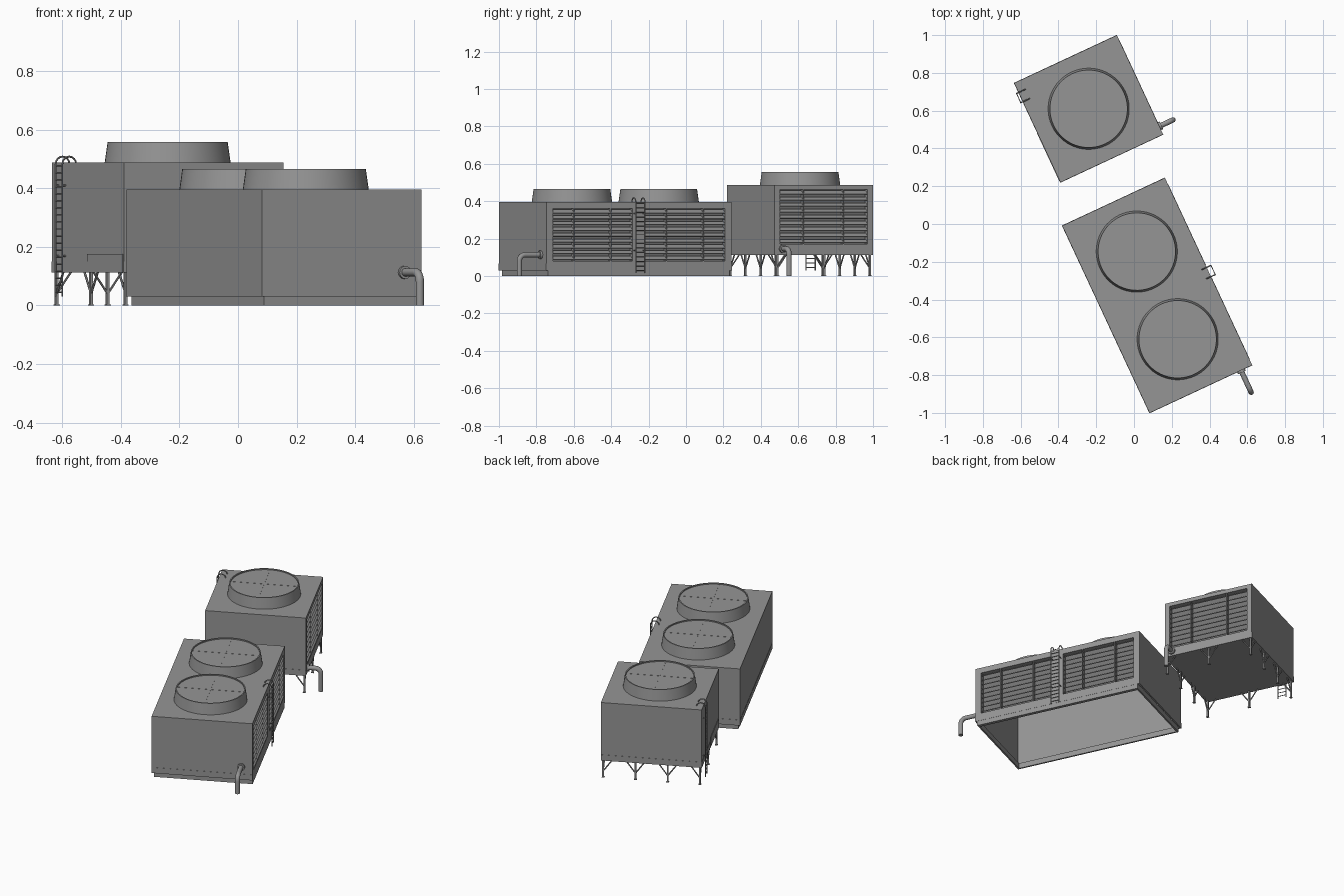
import bpy, bmesh, math
from mathutils import Matrix, Vector

if "Cube" in bpy.data.objects:
    bpy.data.objects.remove(bpy.data.objects["Cube"])

ANG = math.radians(25)


def paint(name, v):
    m = bpy.data.materials.new(name)
    m.diffuse_color = (v, v, v, 1)
    m.use_nodes = True
    m.node_tree.nodes["Principled BSDF"].inputs["Base Color"].default_value = m.diffuse_color
    return m


STEEL = paint("dark_steel", 0.3)
SHADE = paint("shaded_steel", 0.17)


def frame(x, y):
    return Matrix.Translation((x, y, 0)) @ Matrix.Rotation(ANG, 4, 'Z')


def finish(bm, name, M, smooth=False, mat=STEEL):
    bmesh.ops.recalc_face_normals(bm, faces=bm.faces)
    me = bpy.data.meshes.new(name)
    bm.to_mesh(me)
    bm.free()
    me.materials.append(mat)
    ob = bpy.data.objects.new(name, me)
    bpy.context.collection.objects.link(ob)
    ob.matrix_world = M
    if smooth:
        bpy.ops.object.select_all(action='DESELECT')
        ob.select_set(True)
        bpy.context.view_layer.objects.active = ob
        bpy.ops.object.shade_smooth_by_angle(angle=math.radians(35))
    return ob


def add_box(bm, x0, x1, y0, y1, z0, z1, tilt=0):
    m = (Matrix.Translation(((x0 + x1) / 2, (y0 + y1) / 2, (z0 + z1) / 2))
         @ Matrix.Rotation(tilt, 4, 'Y')
         @ Matrix.Diagonal((x1 - x0, y1 - y0, z1 - z0, 1)))
    bmesh.ops.create_cube(bm, size=1, matrix=m)


def boxes(name, M, items, mat=STEEL):
    bm = bmesh.new()
    for b in items:
        add_box(bm, *b)
    return finish(bm, name, M, mat=mat)


def add_rod(bm, a, b, r, sides=8):
    a, b = Vector(a), Vector(b)
    d = b - a
    m = Matrix.Translation((a + b) / 2) @ d.to_track_quat('Z', 'Y').to_matrix().to_4x4()
    bmesh.ops.create_cone(bm, cap_ends=True, segments=sides, radius1=r, radius2=r,
                          depth=d.length, matrix=m)


def add_path(bm, pts, r, sides=8):
    # swept tube: one ring per point, perpendicular to the local tangent
    pts = [Vector(p) for p in pts]
    side = (pts[-1] - pts[0]).cross(pts[len(pts) // 2] - pts[0]).normalized()
    rings = []
    for i, p in enumerate(pts):
        t = (pts[min(i + 1, len(pts) - 1)] - pts[max(i - 1, 0)]).normalized()
        n = side.cross(t)
        rings.append([bm.verts.new(p + r * (math.cos(k * math.tau / sides) * side
                                            + math.sin(k * math.tau / sides) * n))
                      for k in range(sides)])
    for r0, r1 in zip(rings, rings[1:]):
        for k in range(sides):
            bm.faces.new((r0[k], r0[k - 1], r1[k - 1], r1[k]))
    bm.faces.new(rings[0])
    bm.faces.new(rings[-1])


def arc(cx, cz, r, a0, a1, n=8):
    return [(cx + r * math.cos(math.radians(a0 + (a1 - a0) * i / n)),
             cz + r * math.sin(math.radians(a0 + (a1 - a0) * i / n))) for i in range(n + 1)]


def casing(name, M, hx, hy, z0, z1, panels, pz, band, floor):
    t, d = 0.008, 0.035
    p0, p1 = pz
    items = [(-hx, hx, -hy, hy, z1 - t, z1),
             (-hx, -hx + t, -hy, hy, z0, z1 - t),
             (-hx + t, hx, -hy, -hy + t, z0, z1 - t),
             (-hx + t, hx, hy - t, hy, z0, z1 - t),
             (hx - d, hx, -hy + t, hy - t, z0, p0),
             (hx - d, hx, -hy + t, hy - t, p1, z1 - t)]
    # posts between and beside the louvre openings
    edges = [-hy + t] + [v for p in panels for v in p] + [hy - t]
    for a, b in zip(edges[::2], edges[1::2]):
        items.append((hx - d, hx, a, b, p0, p1))
    # shallow lap along the foot of the plain walls
    e = 0.0015
    items += [(-hx - e, -hx, -hy - e, hy + e, z0, band),
              (-hx, hx, -hy - e, -hy, z0, band),
              (-hx, hx, hy, hy + e, z0, band)]
    if floor:
        items.append((-hx + t, hx - d, -hy + t, hy - t, z0, z0 + t))
    boxes(name + "_casing", M, items)
    boxes(name + "_louvre_backing", M,
          [(hx - d - t, hx - d, -hy + t, hy - t, p0 - 0.02, p1 + 0.01)], SHADE)
    # slanted louvre blades and mullions
    items, n = [], 9
    step = (p1 - p0) / n
    for a, b in panels:
        for i in range(n):
            z = p0 + (i + 0.5) * step
            items.append((hx - 0.027, hx + 0.003, a, b, z - 0.002, z + 0.002, math.radians(35)))
        for f in (0.27, 0.73):
            y = a + (b - a) * f
            items.append((hx - 0.028, hx - 0.004, y - 0.003, y + 0.003, p0, p1))
    boxes(name + "_louvres", M, items)


def fan(name, M, y, z):
    prof = [(0.215, 0), (0.205, 0.07), (0.198, 0.07), (0.198, 0.063)]
    bm = bmesh.new()
    n = 64
    rings = [[bm.verts.new((r * math.cos(k * math.tau / n), y + r * math.sin(k * math.tau / n), z + h))
              for k in range(n)] for r, h in prof]
    for a, b in zip(rings, rings[1:]):
        for k in range(n):
            bm.faces.new((a[k - 1], a[k], b[k], b[k - 1]))
    bm.faces.new(rings[-1])
    finish(bm, name + "_stack", M, True)
    # cross bars of the guard
    boxes(name + "_guard_bars", M,
          [(-0.198, 0.198, y - 0.001, y + 0.001, z + 0.062, z + 0.064),
           (-0.001, 0.001, y - 0.198, y + 0.198, z + 0.062, z + 0.064)])


def ladder(name, M, s, hx, off, y, z0, z1, rungs):
    # s is the side of the casing, rails hook over the roof
    bm = bmesh.new()
    xr, w, r = hx + off, 0.027, 0.026
    for yy in (y - w, y + w):
        pts = [(xr, z0), (xr, z1 - 0.01)] + arc(xr - r, z1, r, 0, 180) + [(xr - 2 * r, z1 - 0.005)]
        add_path(bm, [(s * px, yy, pz) for px, pz in pts], 0.0033)
        for f in (0.35, 0.85):
            z = z1 * f
            add_rod(bm, (s * xr, yy, z), (s * (hx - 0.004), yy, z), 0.003)
    for i in range(rungs):
        z = z0 + 0.015 + (z1 - z0 - 0.02) * i / (rungs - 1)
        add_rod(bm, (s * xr, y - w, z), (s * xr, y + w, z), 0.0025, 6)
    finish(bm, name, M, True)


def pipe(name, M, start, direction, reach):
    # flange, horizontal run, elbow and drop to the ground
    bm = bmesh.new()
    p, d = Vector(start), Vector(direction)
    r = 0.032
    prof = [(-0.01, 0), (reach - r, 0)] + arc(reach - r, -r, r, 90, 0)[1:] + [(reach, -p.z)]
    add_path(bm, [p + d * a + Vector((0, 0, h)) for a, h in prof], 0.014, 16)
    add_rod(bm, p - d * 0.004, p + d * 0.012, 0.022, 16)
    finish(bm, name, M, True)


# long twin-fan unit
B = frame(0.123, -0.378)
hx, hy, top = 0.30, 0.547, 0.396
casing("twin_unit", B, hx, hy, 0.03, top, [(-0.508, -0.038), (0.038, 0.508)],
       (0.08, 0.36), 0.066, False)
i = 0.012
boxes("twin_unit_base", B, [
    (-hx + i, -hx + 0.022, -hy + i, hy - i, 0, 0.035),
    (hx - 0.022, hx - 0.001, -hy + i, hy - i, 0, 0.035),
    (-hx + 0.022, hx - 0.022, -hy + i, -hy + 0.022, 0, 0.035),
    (-hx + 0.022, hx - 0.022, hy - 0.022, hy - i, 0, 0.035)])
for k, y in enumerate((0.256, -0.256)):
    fan("twin_unit_fan_%d" % (k + 1), B, y, top)
ladder("twin_unit_ladder", B, 1, hx, 0.025, -0.003, 0.015, 0.392, 16)
pipe("twin_unit_pipe", B, (0.234, -hy, 0.113), (0, -1, 0), 0.128)

# raised single-fan unit
A = frame(-0.24, 0.61)
hx, hy, top, low = 0.30, 0.29, 0.487, 0.113
casing("single_unit", A, hx, hy, low, top, [(-0.258, 0.258)], (0.17, 0.462), 0.15, True)
fan("single_unit_fan", A, 0, top)
boxes("single_unit_access_panel", A, [(-hx - 0.003, -hx + 0.002, -0.285, 0, low, 0.175)])
ladder("single_unit_ladder", A, -1, hx, 0.012, 0.208, 0.03, 0.482, 19)
pipe("single_unit_pipe", A, (hx, -0.242, 0.145), (1, 0, 0), 0.08)

# legs with diagonal braces around the raised unit
bm = bmesh.new()
ex, ey = hx - 0.012, hy - 0.012
xs = [-ex + 2 * ex * k / 3 for k in range(4)]
ys = [-ey, 0, ey]
spots = {(x, y) for x in xs for y in (-ey, ey)} | {(x, y) for x in (-ex, ex) for y in ys}
for x, y in sorted(spots):
    add_box(bm, x - 0.005, x + 0.005, y - 0.005, y + 0.005, 0, low + 0.004)
    add_box(bm, x - 0.008, x + 0.008, y - 0.008, y + 0.008, 0, 0.003)
    for dx, dy in ((0.055, 0), (-0.055, 0), (0, 0.055), (0, -0.055)):
        along = abs(y) == ey if dx else abs(x) == ex
        if along and abs(x + dx) <= ex and abs(y + dy) <= ey:
            add_rod(bm, (x, y, 0.04), (x + dx, y + dy, low + 0.003), 0.004, 6)
finish(bm, "single_unit_legs", A)
